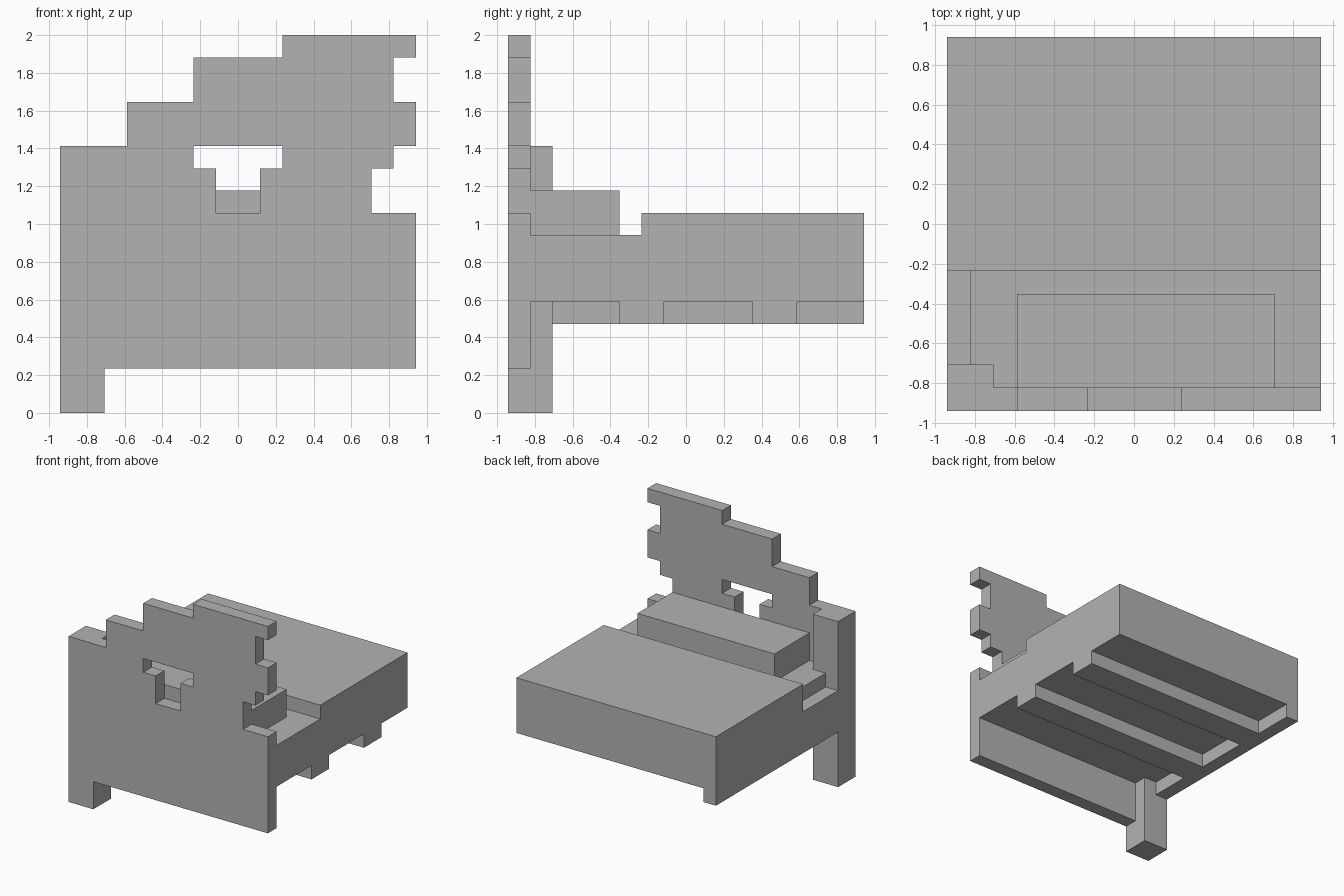
import bpy
import bmesh
from mathutils import Vector

U = 2 / 17  # block grid unit: the model is 16 x 16 x 17 units

cube = bpy.data.objects.get("Cube")
if cube:
    bpy.data.objects.remove(cube, do_unlink=True)

grey = bpy.data.materials.new("plain grey")
grey.use_nodes = True
grey.diffuse_color = (0.45, 0.45, 0.45, 1)
grey.node_tree.nodes["Principled BSDF"].inputs["Base Color"].default_value = grey.diffuse_color


def finish(name, bm):
    bmesh.ops.recalc_face_normals(bm, faces=bm.faces)
    mesh = bpy.data.meshes.new(name)
    bm.to_mesh(mesh)
    bm.free()
    mesh.materials.append(grey)
    obj = bpy.data.objects.new(name, mesh)
    bpy.context.collection.objects.link(obj)
    return obj


def slab(name, loops, axis, start, end):
    """Fill closed outlines (later ones are holes) and extrude along x or y."""
    bm = bmesh.new()
    edges = []
    for loop in loops:
        verts = [bm.verts.new(Vector((start, a, z) if axis == "x" else (a, start, z)) * U)
                 for a, z in loop]
        edges += [bm.edges.new((v, w)) for v, w in zip(verts, verts[1:] + verts[:1])]
    if len(loops) == 1:
        bm.faces.new(verts)
    else:
        bmesh.ops.triangle_fill(bm, edges=edges, use_beauty=True)
    shift = Vector((1, 0, 0) if axis == "x" else (0, 1, 0)) * (end - start) * U
    out = bmesh.ops.extrude_face_region(bm, geom=bm.faces[:], use_keep_orig=True)
    bmesh.ops.translate(bm, vec=shift,
                        verts=[v for v in out["geom"] if isinstance(v, bmesh.types.BMVert)])
    return finish(name, bm)


def box(name, x, y, z):
    return slab(name, [[(x[0], z[0]), (x[1], z[0]), (x[1], z[1]), (x[0], z[1])]], "y", *y)


# Stepped headboard with one leg, a ragged side and a notched window
board = [(-8, 0), (-6, 0), (-6, 2), (8, 2), (8, 9), (6, 9), (6, 11), (7, 11),
         (7, 12), (8, 12), (8, 14), (7, 14), (7, 16), (8, 16), (8, 17), (2, 17),
         (2, 16), (-2, 16), (-2, 14), (-5, 14), (-5, 12), (-8, 12)]
window = [(-1, 9), (1, 9), (1, 11), (2, 11), (2, 12), (-2, 12), (-2, 11), (-1, 11)]
slab("headboard", [board, window], "y", -8, -7)

# Corner post thickening the headboard leg
box("corner_post", (-8, -6), (-7, -6), (0, 12))

# Mattress body with cross slats underneath and a lower head end
body = [(-7, 5), (-3, 5), (-3, 4), (-1, 4), (-1, 5), (3, 5), (3, 4), (5, 4),
        (5, 5), (8, 5), (8, 9), (-2, 9), (-2, 8), (-7, 8)]
slab("mattress_and_slats", [body], "x", -7, 8)

# Long rail along the side of the post
rail = [(-6, 4), (8, 4), (8, 9), (-2, 9), (-2, 7), (-6, 7)]
slab("side_rail", [rail], "x", -8, -7)

# Pillow
box("pillow", (-5, 6), (-7, -3), (8, 10))
